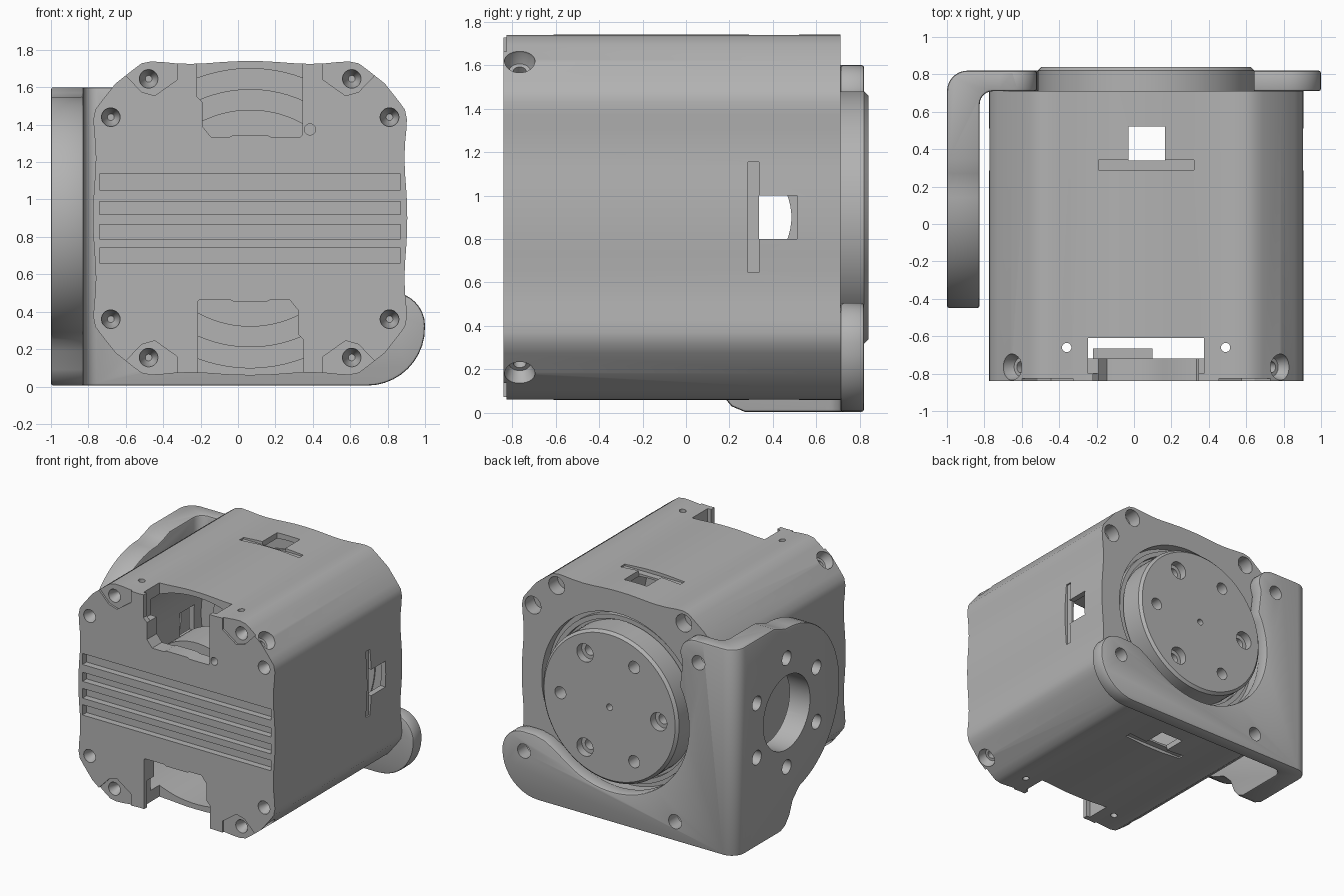
import bpy, bmesh, math
from mathutils import Vector

if "Cube" in bpy.data.objects:
    bpy.data.objects.remove(bpy.data.objects["Cube"])

CX, CZ = 0.065, 0.90          # main axis of the housing
grey = bpy.data.materials.new("light_grey")
grey.diffuse_color = (0.45, 0.45, 0.45, 1)
grey.use_nodes = True
grey.node_tree.nodes["Principled BSDF"].inputs["Base Color"].default_value = grey.diffuse_color


def finish(name, bm):
    bmesh.ops.recalc_face_normals(bm, faces=bm.faces)
    me = bpy.data.meshes.new(name)
    bm.to_mesh(me)
    bm.free()
    ob = bpy.data.objects.new(name, me)
    bpy.context.collection.objects.link(ob)
    me.materials.append(grey)
    return ob


def prism(name, pts, axis, lo, hi):
    """Extrude a 2D outline along an axis."""
    put = {'x': lambda a, b, t: (t, a, b),
           'y': lambda a, b, t: (a, t, b),
           'z': lambda a, b, t: (a, b, t)}[axis]
    bm = bmesh.new()
    A = [bm.verts.new(put(a, b, lo)) for a, b in pts]
    B = [bm.verts.new(put(a, b, hi)) for a, b in pts]
    n = len(pts)
    bm.faces.new(A)
    bm.faces.new(B[::-1])
    for i in range(n):
        bm.faces.new((A[i], B[i], B[(i + 1) % n], A[(i + 1) % n]))
    return finish(name, bm)


def box(name, x, y, z):
    return prism(name, [(x[0], y[0]), (x[1], y[0]), (x[1], y[1]), (x[0], y[1])], 'z', *z)


def lathe(name, prof, loc, d, n=24, closed=False):
    """Turn (offset, radius) points around direction d; closed makes a ring."""
    q = Vector((0, 0, 1)).rotation_difference(Vector(d).normalized())
    bm = bmesh.new()
    rings = [[bm.verts.new(Vector(loc) + q @ Vector((r * math.cos(t), r * math.sin(t), o)))
              for t in [2 * math.pi * (k + .5) / n for k in range(n)]] for o, r in prof]
    pairs = list(zip(rings, rings[1:]))
    if closed:
        pairs.append((rings[-1], rings[0]))
    else:
        bm.faces.new(rings[0])
        bm.faces.new(rings[-1])
    for a, b in pairs:
        for k in range(n):
            bm.faces.new((a[k], a[(k + 1) % n], b[(k + 1) % n], b[k]))
    return finish(name, bm)


def apply(ob, mod):
    bpy.context.view_layer.objects.active = ob
    bpy.ops.object.modifier_apply(modifier=mod.name)


def cut(ob, tool, op='DIFFERENCE'):
    m = ob.modifiers.new("cut", 'BOOLEAN')
    m.operation, m.solver, m.object = op, 'EXACT', tool
    apply(ob, m)
    bpy.data.objects.remove(tool)


def smooth(ob, angle=30):
    bpy.ops.object.select_all(action='DESELECT')
    ob.select_set(True)
    bpy.context.view_layer.objects.active = ob
    bpy.ops.object.shade_smooth_by_angle(angle=math.radians(angle))


def arc(cx, cy, r, a0, a1, n):
    return [(cx + r * math.cos(math.radians(a0 + (a1 - a0) * i / n)),
             cy + r * math.sin(math.radians(a0 + (a1 - a0) * i / n))) for i in range(n + 1)]


# Housing: gently waved square with cut corners, hollow inside
half = [(0, .84), (.08, .839), (.16, .834), (.24, .828), (.32, .825), (.4, .828),
        (.47, .835), (.53, .838), (.58, .828), (.625, .795)]
side = [(-u, v) for u, v in half[:0:-1]] + half + [(.72, .72)]
outline = []
for k in range(4):
    c, s = [(1, 0), (0, -1), (-1, 0), (0, 1)][k]
    outline += [(CX + u * c - v * s, CZ + u * s + v * c) for u, v in side]
housing = prism("housing", outline, 'y', -.84, .71)
cut(housing, lathe("t", [(-.72, .8), (.60, .8)], (CX, 0, CZ), (0, 1, 0), 96))
cut(housing, lathe("t", [(.55, .67), (.8, .67)], (CX, 0, CZ), (0, 1, 0), 96))

# Cooling grooves on the front
for z0, z1 in [(.66, .74), (.79, .865), (.92, .99), (1.05, 1.135)]:
    cut(housing, box("t", (-.74, .87), (-.9, -.79), (z0, z1)))

# Cable windows, top and bottom (half-turn copies)
win = [(-.285, 1.2), (-.285, .65), (-.255, .62), (-.255, .49), (-.21, .435), (-.11, .435),
       (-.09, .445), (.09, .445), (.11, .435), (.27, .435), (.28, .445), (.28, 1.2)]
for s in (1, -1):
    cut(housing, prism("t", [(CX + s * u, CZ + s * v) for u, v in win], 'y', -.9, -.65))
    z = sorted((CZ + s * .62, CZ + s * 1.2))
    cut(housing, box("t", (-.245, .375), (-.80, -.61), z))
cut(housing, lathe("t", [(-.9, .03), (-.76, .03)], (.385, 0, 1.375), (0, 1, 0), 16))

# Corner screws: shallow pads, front countersinks, back holes, slanted side holes
for sx in (1, -1):
    for sz in (1, -1):
        pad = [(.39, 1.0), (.39, .74), (.51, .655), (.58, .675), (.70, .80), (.70, 1.0)]
        cut(housing, prism("t", [(CX + sx * u, CZ + sz * v) for u, v in pad], 'y', -.9, -.825))
        for u, v in [(.543, .745), (.745, .54)]:
            p = (CX + sx * u, 0, CZ + sz * v)
            cut(housing, lathe("t", [(-.9, .05), (-.82, .05), (-.75, .018)], p, (0, 1, 0)))
            cut(housing, lathe("t", [(.6, .068), (.8, .068)], p, (0, 1, 0)))
        p = (CX + sx * .72, -.765, CZ + sz * .72)
        cut(housing, lathe("t", [(-.14, .03), (-.07, .03), (-.07, .05), (-.02, .07), (.1, .07)],
                           p, (sx, 0, sz)))

# Latch slots and square openings on all four sides, small vertical holes
cut(housing, box("t", (-.03, .165), (.34, .52), (-1, 3)))
cut(housing, box("t", (-2, 2), (.335, .51), (.8, 1.0)))
for s in (1, -1):
    z = sorted((CZ + s * .815, CZ + s * 1.2))
    cut(housing, box("t", (-.19, .32), (.29, .341), z))
    x = sorted((CX + s * .815, CX + s * 1.2))
    cut(housing, box("t", x, (.285, .336), (.645, 1.155)))
    cut(housing, lathe("t", [(-1, .025), (3, .025)], (CX + s * .425, -.66, 0), (0, 0, 1), 16))
smooth(housing)

# Internal motor drum and connector
drum = lathe("motor_drum", [(-.6, .3), (-.6, .44), (-.3, .44), (-.3, .3)],
             (CX, 0, CZ), (0, 1, 0), 64, True)
smooth(drum)
box("connector", (-.22, .10), (-.73, -.665), (.75, 1.0))

# Bearing rings around the output disc
for name, prof in [("bearing_ring", [(.59, .55), (.59, .69), (.63, .69), (.63, .55)]),
                   ("bearing_lip", [(.62, .60), (.62, .635), (.67, .635), (.67, .60)])]:
    smooth(lathe(name, prof, (CX, 0, CZ), (0, 1, 0), 96, True))

# Output disc with alternating large and small bolt holes
disc = lathe("output_disc", [(.56, .58), (.82, .58), (.84, .56)], (CX, 0, CZ), (0, 1, 0), 96)
cut(disc, lathe("t", [(.76, .025), (.9, .025)], (CX, 0, CZ), (0, 1, 0), 16))
for k in range(6):
    a = math.radians(60 * k)
    p = (CX + .42 * math.cos(a), 0, CZ + .42 * math.sin(a))
    prof = [(.70, .04), (.78, .04), (.78, .07), (.9, .07)] if k % 2 else [(.72, .047), (.9, .047)]
    cut(disc, lathe("t", prof, p, (0, 1, 0)))
smooth(disc)

# Angle bracket: L section trimmed by a back outline and a side outline
ell = [(-.825, -.6), (-.825, .64)] + arc(-.755, .64, .07, 180, 90, 6)[1:] + [(1.1, .71), (1.1, .82)] \
    + arc(-.89, .71, .11, 90, 180, 8) + [(-1, -.6)]
bracket = prism("bracket", ell, 'z', 0.005, 1.6)
back = [(-1.2, -.2), (-1.2, 1.8), (-.72, 1.8), (-.72, 1.6)] + arc(-.65, 1.47, .13, 90, 0, 8) \
    + [(-.54, 1.40)] + arc(CX, CZ, .66, 152, 305, 28) + [(.53, .42), (.63, .48), (.72, .503)] \
    + arc(.82, .325, .18, 90, 0, 8) + arc(.69, .315, .31, 0, -90, 10)[1:] + [(.69, -.2)]
cut(bracket, prism("t", back, 'y', -1, 1), 'INTERSECT')
flank = [(1, -.2), (.27, -.2), (.27, .005), (.21, .03), (.16, .09), (.12, .19), (.06, .25)] \
    + arc(.2, .9, .65, -105, -270, 32) + [(.27, 1.57), (.35, 1.6), (.35, 1.8), (1, 1.8)]
cut(bracket, prism("t", flank, 'x', -1.5, 1.5), 'INTERSECT')
bev = bracket.modifiers.new("bevel", 'BEVEL')
bev.width, bev.segments, bev.limit_method, bev.angle_limit = .015, 2, 'ANGLE', math.radians(50)
apply(bracket, bev)

# Bracket holes: large bore with six bolts, and three corner bolts
cut(bracket, lathe("t", [(-1.2, .285), (-.7, .285)], (0, .2, .9), (1, 0, 0), 48))
for k in range(6):
    a = math.radians(60 * k + 30)
    p = (0, .2 + .42 * math.cos(a), .9 + .42 * math.sin(a))
    cut(bracket, lathe("t", [(-1.2, .055), (-.7, .055)], p, (1, 0, 0)))
for u, v in [(-.68, 1.435), (-.48, .155), (.81, .355)]:
    cut(bracket, lathe("t", [(.6, .055), (.9, .055)], (u, 0, v), (0, 1, 0)))
smooth(bracket)
